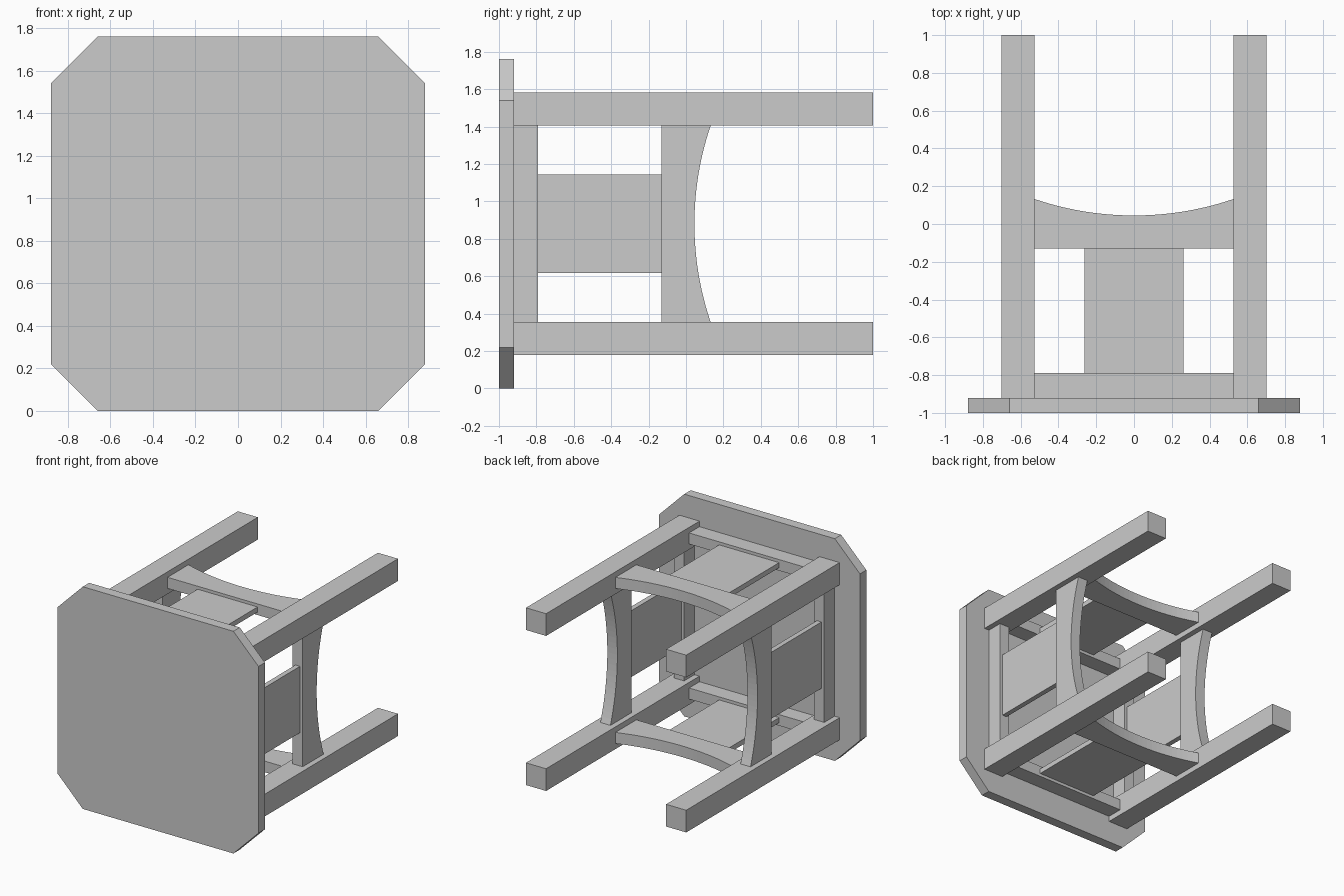
import bpy, bmesh, math
from mathutils import Matrix, Vector

if "Cube" in bpy.data.objects:
    bpy.data.objects.remove(bpy.data.objects["Cube"])

CZ = 0.88                                   # height of the table's central axis
AXIS = Matrix.Translation((0, 0, CZ))


def prism(name, profile, to_3d, depth, matrix):
    """Extrude a closed 2D profile symmetrically by depth."""
    bm = bmesh.new()
    face = bm.faces.new([bm.verts.new(to_3d(a, b, -depth / 2)) for a, b in profile])
    ext = bmesh.ops.extrude_face_region(bm, geom=[face])
    verts = [g for g in ext["geom"] if isinstance(g, bmesh.types.BMVert)]
    bmesh.ops.translate(bm, verts=verts, vec=Vector(to_3d(0, 0, depth)))
    bmesh.ops.recalc_face_normals(bm, faces=bm.faces)
    bm.transform(matrix)
    mesh = bpy.data.meshes.new(name)
    bm.to_mesh(mesh)
    bm.free()
    obj = bpy.data.objects.new(name, mesh)
    bpy.context.collection.objects.link(obj)
    return obj


def rect(x, y0, y1):
    return [(-x, y0), (x, y0), (x, y1), (-x, y1)]


def flat_xz(a, b, d):
    return (a, d, b)


def flat_xy(a, b, d):
    return (a, b, d)


# Tabletop with clipped corners, standing upright at the front
W, C = 0.88, 0.66
top = [(-C, -W), (C, -W), (W, -C), (W, C), (C, W), (-C, W), (-W, C), (-W, -C)]
prism("tabletop", top, flat_xz, 0.08, Matrix.Translation((0, -0.96, CZ)))

# Curved stretcher profile: circular arc through the ends and the middle
HALF, END, MID, LOW = 0.526, 0.132, 0.045, -0.13
sag = END - MID
radius = (HALF ** 2 + sag ** 2) / (2 * sag)
sweep = math.asin(HALF / radius)
STEPS = 24
arc = [(-HALF, LOW), (HALF, LOW)]
for i in range(STEPS + 1):
    t = sweep * (1 - 2 * i / STEPS)
    arc.append((radius * math.sin(t), MID + radius * (1 - math.cos(t))))

# Four identical sides around the central axis
LEG, OFFSET = 0.176, 0.614
for i in range(4):
    turn = AXIS @ Matrix.Rotation(i * math.pi / 2, 4, 'Y')
    side = turn @ Matrix.Translation((0, 0, OFFSET))
    corner = turn @ Matrix.Translation((OFFSET, 0, OFFSET))
    prism(f"leg_{i + 1}", rect(LEG / 2, -0.92, 1.0), flat_xy, LEG, corner)
    prism(f"apron_{i + 1}", rect(HALF, -0.92, -0.79), flat_xy, 0.088, side)
    prism(f"side_panel_{i + 1}", rect(0.263, -0.79, LOW), flat_xy, 0.04, side)
    prism(f"curved_stretcher_{i + 1}", arc, flat_xy, 0.088, side)
